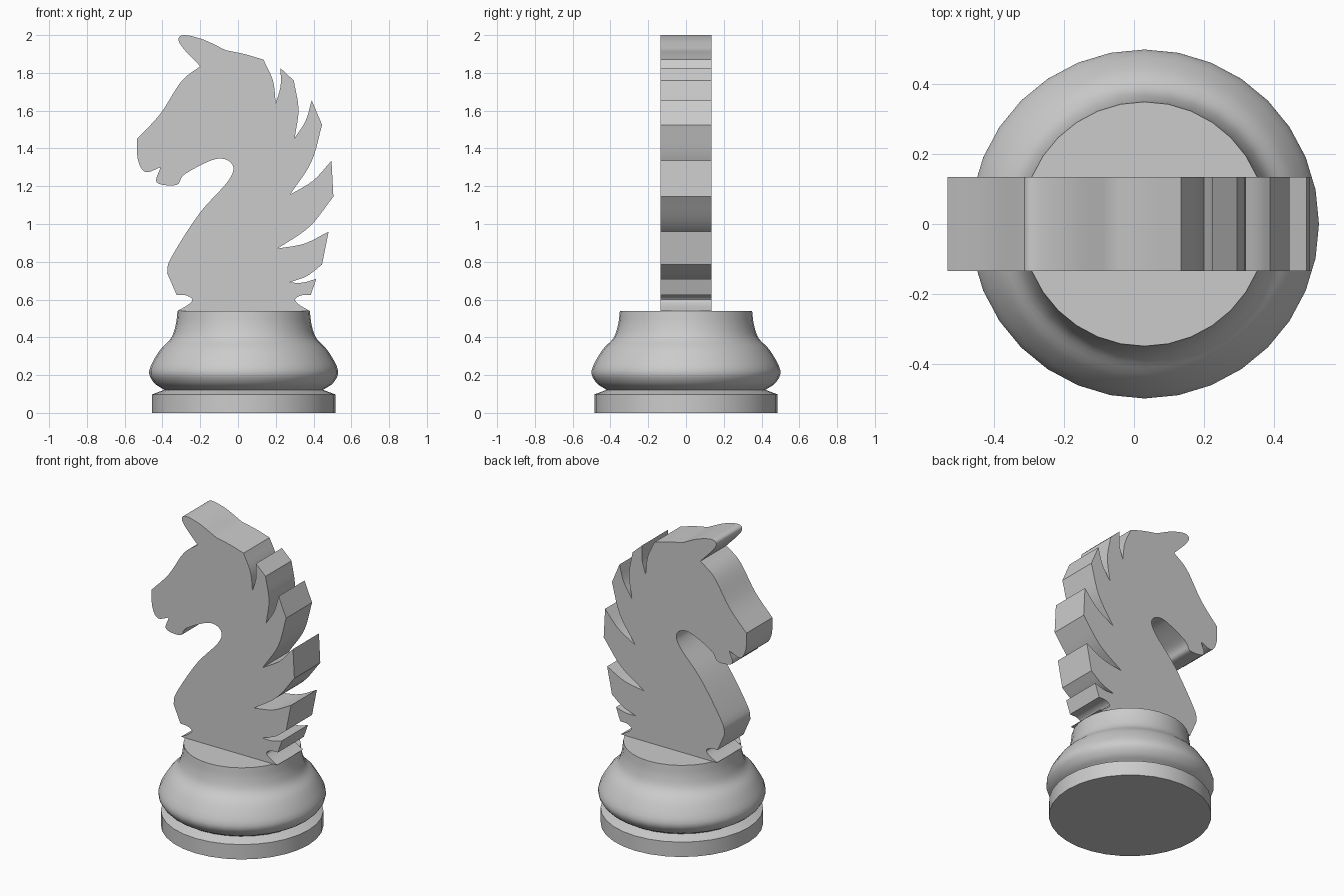
import bpy, bmesh, math
from mathutils import Vector, Matrix
from mathutils.geometry import interpolate_bezier

if "Cube" in bpy.data.objects:
    bpy.data.objects.remove(bpy.data.objects["Cube"])

CENTRE = .03   # x of the base axis
HALF = .135    # half thickness of the horse


def smooth(pts, steps=5):
    """Smooth curve through pts, leaving out the last point."""
    p = [Vector(q) for q in pts]
    p = [2 * p[0] - p[1]] + p + [2 * p[-1] - p[-2]]
    out = []
    for a, b, c, d in zip(p, p[1:], p[2:], p[3:]):
        out += interpolate_bezier(b, b + (c - a) / 6, c - (d - b) / 6, c, steps + 1)[:-1]
    return [q.to_2d() for q in out]


def arc(p, q, bend):
    """Shallow bow from p to q, bulging left of travel for positive bend."""
    p, q = Vector(p), Vector(q)
    d = q - p
    return smooth([p, (p + q) / 2 + bend * Vector((-d.y, d.x)), q])


def finish(name, bm):
    bmesh.ops.recalc_face_normals(bm, faces=bm.faces)
    mesh = bpy.data.meshes.new(name)
    bm.to_mesh(mesh)
    bm.free()
    ob = bpy.data.objects.new(name, mesh)
    bpy.context.collection.objects.link(ob)
    bpy.ops.object.select_all(action='DESELECT')
    ob.select_set(True)
    bpy.context.view_layer.objects.active = ob
    bpy.ops.object.shade_smooth_by_angle(angle=math.radians(32))


def lathe(name, profile, sides=32):
    bm = bmesh.new()
    rings = []
    for r, z in profile:
        ring = bmesh.ops.create_circle(bm, segments=sides, radius=r,
                                       matrix=Matrix.Translation((CENTRE, 0, z)))
        rings.append(ring["verts"])
    for lo, hi in zip(rings, rings[1:]):
        for i in range(sides):
            bm.faces.new((lo[i - 1], lo[i], hi[i], hi[i - 1]))
    bm.faces.new(rings[0])
    bm.faces.new(rings[-1])
    finish(name, bm)


# Turned base: straight plinth, groove, rounded body with a flat top
plinth = [(.485, 0), (.485, .098)]
body = [(.42, .122), (.475, .16), (.5, .225), (.445, .33), (.385, .395), (.36, .465), (.35, .54)]
lathe("base", plinth + smooth(body, 4) + body[-1:])

# Ear and forelock
ear = [(-.20, 1.835), (-.29, 1.93), (-.315, 1.98), (-.28, 2), (-.18, 1.975), (-.065, 1.92)]
crest = (.135, 1.87)
outline = smooth(ear) + arc(ear[-1], crest, .02)

# Mane locks: inner notch, tip, outer end of the tip
locks = [[(.20, 1.64), (.225, 1.825), (.295, 1.76)],
         [(.30, 1.455), (.39, 1.655), (.445, 1.525)],
         [(.275, 1.155), (.495, 1.335), (.505, 1.145)],
         [(.21, .87), (.48, .96), (.445, .785)],
         [(.27, .69), (.415, .71), (.385, .625)]]
end = crest
for notch, tip, back in locks:
    outline += arc(end, notch, .075) + arc(notch, tip, -.07) + [Vector(tip)]
    end = back
    outline.append(Vector(back))

# Round groove above the base, mirrored to the chest side
groove = smooth([end, (.335, .622), (.302, .6), (.325, .572), (.38, .54)]) + [Vector((.38, .54))]
outline += groove[1:] + [Vector((2 * CENTRE - p.x, p.y)) for p in reversed(groove)]

# Chest, throat and jaw, then muzzle, then face
jaw = [(-.375, .74), (-.355, .82), (-.205, 1.055), (-.05, 1.23), (-.03, 1.315), (-.115, 1.345),
       (-.28, 1.265), (-.325, 1.207), (-.43, 1.22), (-.41, 1.3)]
muzzle = [jaw[-1], (-.49, 1.275), (-.53, 1.34), (-.535, 1.45)]
outline += smooth(jaw) + smooth(muzzle) + smooth([muzzle[-1], (-.41, 1.585), (-.3, 1.755), ear[0]])

# Drop repeated points, then cut the horse from a flat slab
outline = [p for p, q in zip(outline, outline[1:] + outline[:1]) if (p - q).length > .001]
bm = bmesh.new()
face = bm.faces.new([bm.verts.new((p.x, -HALF, p.y)) for p in outline])
new = bmesh.ops.extrude_face_region(bm, geom=[face], use_keep_orig=True)["geom"]
bmesh.ops.translate(bm, vec=(0, 2 * HALF, 0),
                    verts=[v for v in new if isinstance(v, bmesh.types.BMVert)])
finish("horse_head", bm)
